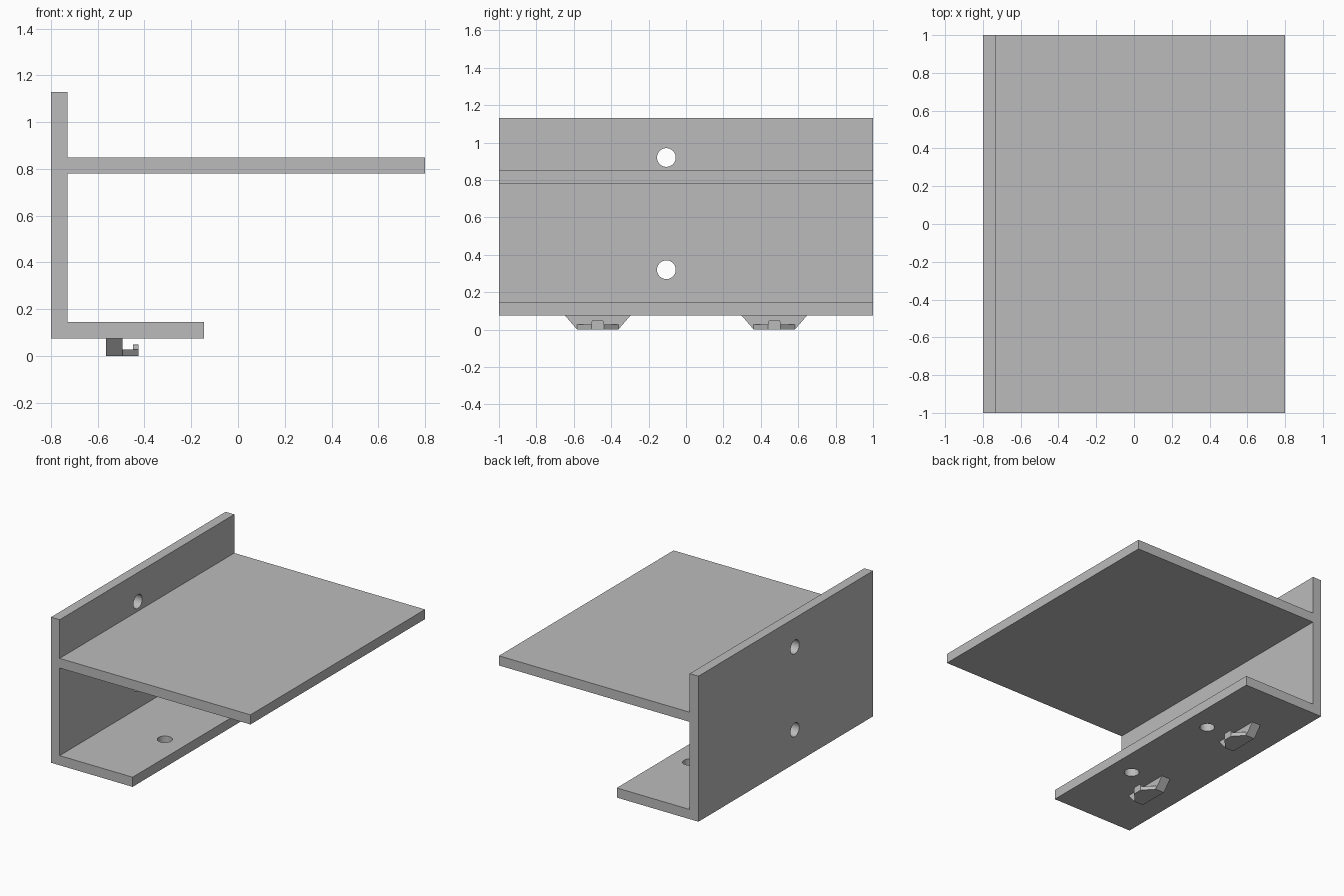
import bpy
import bmesh
from math import pi
from mathutils import Matrix, Vector

cube = bpy.data.objects.get("Cube")
if cube:
    bpy.data.objects.remove(cube, do_unlink=True)

grey = bpy.data.materials.new("plain_grey")
grey.use_nodes = True
grey.diffuse_color = (0.5, 0.5, 0.5, 1)
grey.node_tree.nodes["Principled BSDF"].inputs["Base Color"].default_value = (0.5, 0.5, 0.5, 1)


def finish(name, bm):
    bmesh.ops.recalc_face_normals(bm, faces=bm.faces)
    mesh = bpy.data.meshes.new(name)
    bm.to_mesh(mesh)
    bm.free()
    mesh.materials.append(grey)
    obj = bpy.data.objects.new(name, mesh)
    bpy.context.scene.collection.objects.link(obj)
    return obj


def prism(name, points, depth):
    """Extrude a closed outline of 3D points along the depth vector."""
    bm = bmesh.new()
    face = bm.faces.new([bm.verts.new(p) for p in points])
    geom = bmesh.ops.extrude_face_region(bm, geom=[face])["geom"]
    verts = [g for g in geom if isinstance(g, bmesh.types.BMVert)]
    bmesh.ops.translate(bm, vec=Vector(depth), verts=verts)
    return finish(name, bm)


# Bracket: wall, long shelf and short lower flange in one profile
wall_out, wall_in, shelf_end, flange_end = -0.8, -0.73, 0.8, -0.145
base, flange_top, shelf_low, shelf_top, wall_top = 0.075, 0.145, 0.78, 0.85, 1.13
outline = [(wall_out, base), (flange_end, base), (flange_end, flange_top),
           (wall_in, flange_top), (wall_in, shelf_low), (shelf_end, shelf_low),
           (shelf_end, shelf_top), (wall_in, shelf_top), (wall_in, wall_top),
           (wall_out, wall_top)]
bracket = prism("bracket", [(x, -1, z) for x, z in outline], (0, 2, 0))


# Screw holes through the wall and the flange
def drill(target, centre, axis):
    bm = bmesh.new()
    turn = Matrix.Rotation(pi / 2, 4, "Y") if axis == "X" else Matrix.Identity(4)
    bmesh.ops.create_cone(bm, cap_ends=True, segments=48, radius1=0.05, radius2=0.05,
                          depth=0.2, matrix=Matrix.Translation(centre) @ turn)
    cutter = finish("hole_cutter", bm)
    cutter.hide_render = True
    mod = target.modifiers.new("hole", "BOOLEAN")
    mod.operation = "DIFFERENCE"
    mod.solver = "EXACT"
    mod.object = cutter
    bpy.context.view_layer.objects.active = target
    bpy.ops.object.modifier_apply(modifier=mod.name)
    bpy.data.objects.remove(cutter, do_unlink=True)


for z in (0.32, 0.92):
    drill(bracket, (-0.765, -0.105, z), "X")
for y in (-0.395, 0.395):
    drill(bracket, (-0.31, y, 0.11), "Z")

# Clips under the flange: sloped block, tapered tongue and raised lip
for side, y in (("front", -0.472), ("back", 0.472)):
    block = [(-0.11, 0), (0.11, 0), (0.175, base), (-0.175, base)]
    prism(side + "_clip_block", [(-0.565, y + a, z) for a, z in block], (0.07, 0, 0))

    tongue = [(-0.495, -0.11), (-0.425, -0.033), (-0.425, 0.033), (-0.495, 0.11)]
    prism(side + "_clip_tongue", [(x, y + a, 0) for x, a in tongue], (0, 0, 0.027))

    lip = [(-0.033, 0.02), (0.033, 0.02), (0.033, 0.041), (0.03, 0.047), (0.023, 0.05),
           (-0.023, 0.05), (-0.03, 0.047), (-0.033, 0.041)]
    prism(side + "_clip_lip", [(-0.45, y + a, z) for a, z in lip], (0.025, 0, 0))

# Smooth the hole walls and keep the edges sharp
bpy.ops.object.select_all(action="DESELECT")
bracket.select_set(True)
bpy.context.view_layer.objects.active = bracket
bpy.ops.object.shade_smooth_by_angle(angle=pi / 6)
